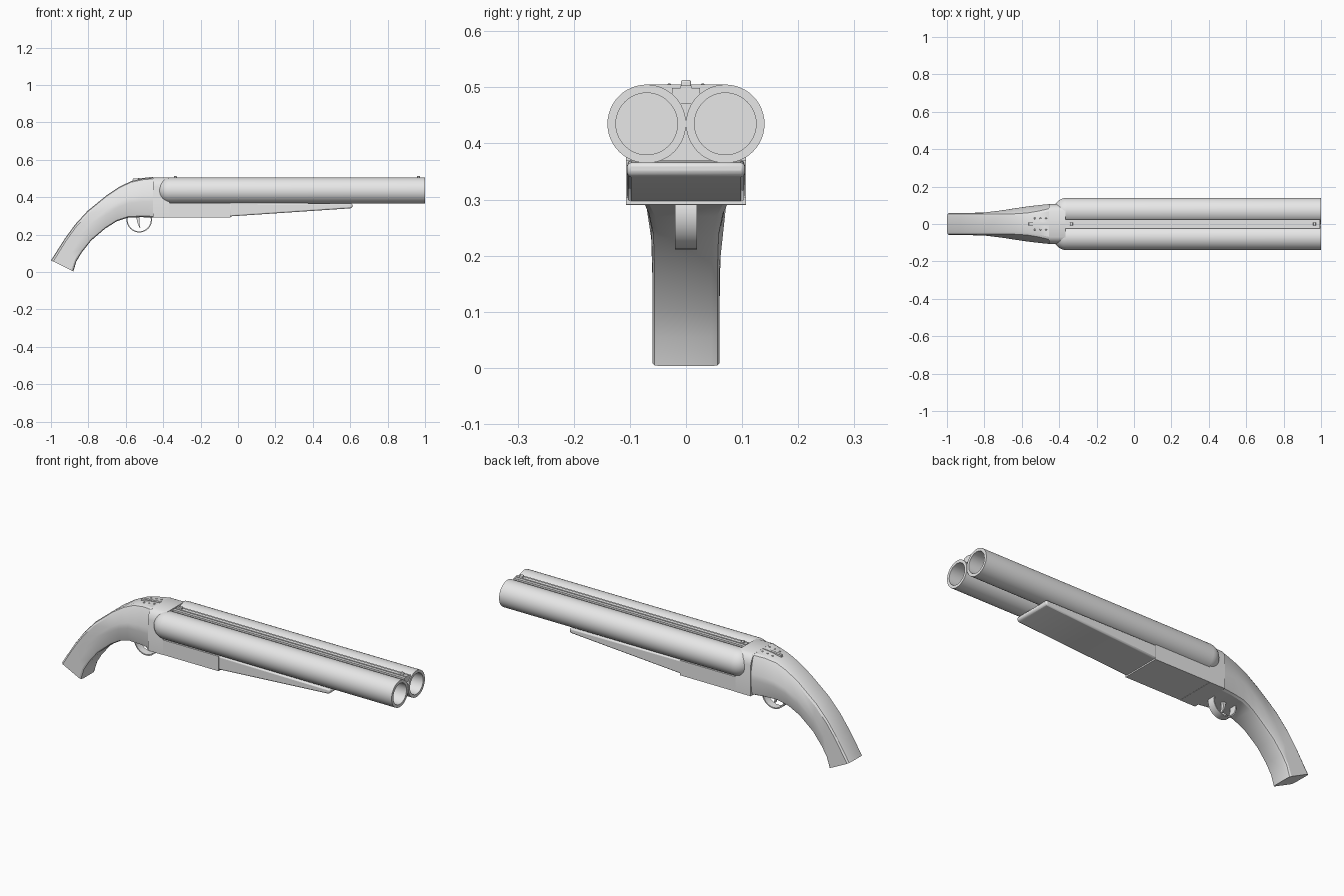
import bpy, bmesh, math
from mathutils import Vector

cube = bpy.data.objects.get("Cube")
if cube:
    bpy.data.objects.remove(cube, do_unlink=True)

mat = bpy.data.materials.new("light grey")
mat.use_nodes = True
GREY = (0.8, 0.8, 0.8, 1)
mat.diffuse_color = GREY
mat.node_tree.nodes["Principled BSDF"].inputs["Base Color"].default_value = GREY


def finish(name, bm, bevel=0, angle=30):
    """Turn a bmesh into a shaded object, with an optional edge bevel."""
    bmesh.ops.recalc_face_normals(bm, faces=bm.faces)
    mesh = bpy.data.meshes.new(name)
    bm.to_mesh(mesh)
    bm.free()
    mesh.materials.append(mat)
    ob = bpy.data.objects.new(name, mesh)
    bpy.context.collection.objects.link(ob)
    bpy.ops.object.select_all(action="DESELECT")
    ob.select_set(True)
    bpy.context.view_layer.objects.active = ob
    if bevel:
        mod = ob.modifiers.new("bevel", "BEVEL")
        mod.width, mod.segments, mod.limit_method = bevel, 2, "ANGLE"
    bpy.ops.object.shade_smooth_by_angle(angle=math.radians(angle))
    return ob


def loft(name, rings, caps=True, closed=False, **kw):
    """Skin a list of equal-length rings of points."""
    bm = bmesh.new()
    rows = [[bm.verts.new(p) for p in ring] for ring in rings]
    n = len(rows[0])
    pairs = list(zip(rows, rows[1:])) + ([(rows[-1], rows[0])] if closed else [])
    for a, b in pairs:
        for i in range(n):
            j = (i + 1) % n
            bm.faces.new((a[i], a[j], b[j], b[i]))
    if caps and not closed:
        bm.faces.new(rows[0])
        bm.faces.new(rows[-1])
    return finish(name, bm, **kw)


def side_plate(name, profile, half, **kw):
    """Extrude an x-z outline symmetrically across y."""
    return loft(name, [[(x, y, z) for x, z in profile] for y in (-half, half)], **kw)


def box(name, x0, x1, half, z0, z1, **kw):
    return side_plate(name, [(x0, z0), (x1, z0), (x1, z1), (x0, z1)], half, **kw)


# Barrels: hollow tubes with a domed breech end
R, BORE, AXIS_Z, SEG = 0.07, 0.055, 0.435, 48
profile = []
for k in range(9):
    a = math.pi / 2 * k / 8
    profile.append((-0.36 - R * math.cos(a), max(R * math.sin(a), 0.001)))
profile += [(1, R), (1, BORE), (-0.33, BORE)]
for side, y in (("left", 0.07), ("right", -0.07)):
    rings = [[(x, y + r * math.cos(t), AXIS_Z + r * math.sin(t))
              for t in (2 * math.pi * i / SEG for i in range(SEG))] for x, r in profile]
    loft(side + "_barrel", rings)

# Rib between the barrels, and its sight beads
box("rib", -0.37, 0.995, 0.025, 0.47, 0.499)
box("rib_ridge", -0.36, 0.995, 0.01, 0.495, 0.503)
for name, x in (("rear_bead", -0.335), ("front_bead", 0.965)):
    box(name, x - 0.008, x + 0.008, 0.009, 0.49, 0.513, bevel=0.003)

# Receiver block with chamfered shoulders
half_section = [(0.107, 0.29), (0.107, 0.455), (0.1, 0.478), (0.088, 0.495), (0.07, 0.505)]
section = half_section + [(-y, z) for y, z in reversed(half_section)]
loft("receiver", [[(x, y, z) for y, z in section] for x in (-0.455, -0.365)])
box("receiver_bar", -0.37, -0.04, 0.107, 0.291, 0.37)

# Tapering fore-end
side_plate("forend", [(-0.045, 0.297), (0.6, 0.34), (0.612, 0.345), (0.612, 0.366), (-0.045, 0.37)],
           0.105, bevel=0.007)

# Grip: top point, bottom point, then half widths at top, middle and bottom
stations = [
    ((-0.45, 0.505), (-0.45, 0.291), 0.088, 0.107, 0.1),
    ((-0.51, 0.499), (-0.52, 0.293), 0.074, 0.1, 0.09),
    ((-0.57, 0.486), (-0.59, 0.29), 0.064, 0.092, 0.08),
    ((-0.63, 0.458), (-0.65, 0.27), 0.06, 0.083, 0.07),
    ((-0.70, 0.412), (-0.71, 0.232), 0.058, 0.073, 0.062),
    ((-0.805, 0.326), (-0.785, 0.168), 0.058, 0.062, 0.06),
    ((-0.87, 0.255), (-0.835, 0.105), 0.058, 0.06, 0.06),
    ((-0.925, 0.18), (-0.865, 0.055), 0.058, 0.06, 0.06),
    ((-1, 0.062), (-0.88, 0.003), 0.058, 0.06, 0.06),
]
rings = []
for top, low, wt, wm, wb in stations:
    top, low = Vector(top), Vector(low)
    half = [(0, wt - 0.018), (0.03, wt - 0.005), (0.1, wt + 0.002), (0.45, wm), (0.6, wm),
            (0.9, wb), (0.97, wb - 0.004), (1, wb - 0.015)]
    ring = []
    for sign, pts in ((1, half), (-1, half[::-1])):
        for f, w in pts:
            p = top.lerp(low, f)
            ring.append((p.x, sign * w, p.y))
    rings.append(ring)
loft("grip", rings, angle=25)

# Thumb lever on the tang, with a small screw either side
side_plate("thumb_lever", [(-0.565, 0.48), (-0.562, 0.499), (-0.455, 0.507), (-0.455, 0.49)], 0.007)
for i, x in enumerate((-0.53, -0.50, -0.47)):
    for side, y in (("left", 0.03), ("right", -0.03)):
        bm = bmesh.new()
        bmesh.ops.create_uvsphere(bm, u_segments=10, v_segments=6, radius=0.005)
        bmesh.ops.translate(bm, verts=bm.verts, vec=(x, y, 0.494 + i * 0.004))
        finish(f"{side}_screw_{i + 1}", bm)

# Trigger guard: a flat strap bent into a loop
rings = []
for k in range(25):
    a = math.pi * (0.9 + 1.2 * k / 24)
    c, s = math.cos(a), math.sin(a)
    rings.append([(-0.528 + r * c, y, 0.279 + r * s)
                  for r, y in ((0.068, -0.02), (0.068, 0.02), (0.062, 0.02), (0.062, -0.02))])
loft("trigger_guard", rings)

# Curved trigger
side_plate("trigger", [(-0.545, 0.3), (-0.538, 0.265), (-0.526, 0.235), (-0.522, 0.238),
                       (-0.528, 0.265), (-0.525, 0.3)], 0.008)
